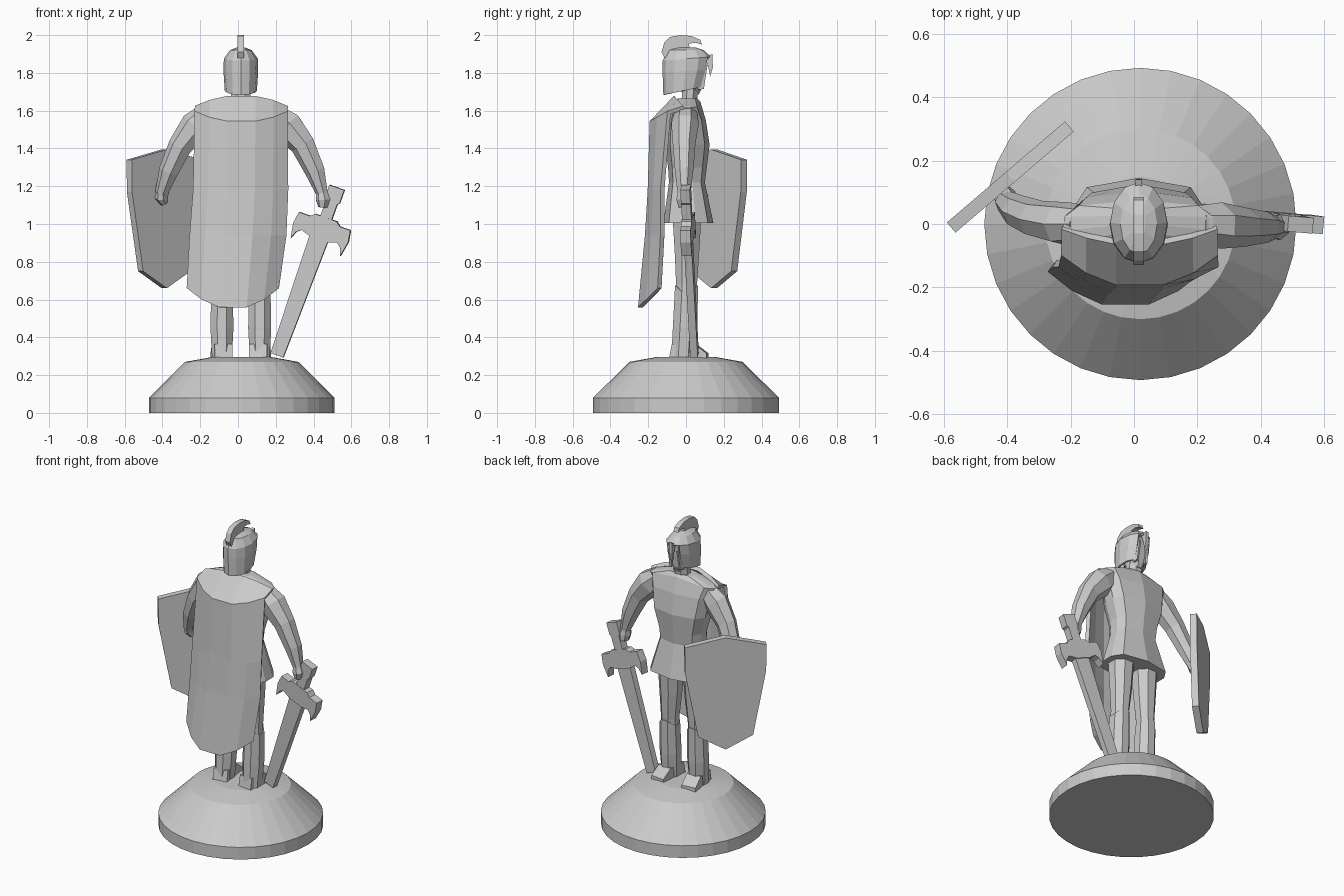
import bpy, bmesh, math
from mathutils import Vector

if "Cube" in bpy.data.objects:
    bpy.data.objects.remove(bpy.data.objects["Cube"])

CX = 0.015  # body centre line
stone = bpy.data.materials.new("grey_stone")
stone.diffuse_color = (0.6, 0.6, 0.6, 1)
stone.use_nodes = True
stone.node_tree.nodes["Principled BSDF"].inputs["Base Color"].default_value = stone.diffuse_color


def make(name, verts, faces, thick=0, offset=-1):
    me = bpy.data.meshes.new(name)
    me.from_pydata([tuple(v) for v in verts], [], faces)
    bm = bmesh.new()
    bm.from_mesh(me)
    bmesh.ops.recalc_face_normals(bm, faces=bm.faces)
    bm.to_mesh(me)
    bm.free()
    me.materials.append(stone)
    ob = bpy.data.objects.new(name, me)
    bpy.context.collection.objects.link(ob)
    if thick:
        mod = ob.modifiers.new("thickness", "SOLIDIFY")
        mod.thickness, mod.offset = thick, offset
    return ob


def loft(name, rings, skip=lambda r, s: False, caps=True, thick=0):
    n = len(rings[0])
    verts = [p for ring in rings for p in ring]
    faces = [(r * n + s, r * n + (s + 1) % n, (r + 1) * n + (s + 1) % n, (r + 1) * n + s)
             for r in range(len(rings) - 1) for s in range(n) if not skip(r, s)]
    if caps:
        faces.append(tuple(range(n))[::-1])
        faces.append(tuple(range(len(verts) - n, len(verts))))
    return make(name, verts, faces, thick)


def ring(cx, cy, z, rx, ry, n=8, turn=0.5, tilt=0):
    """Flat ring of n points; tilt raises the +y side."""
    pts = []
    for i in range(n):
        a = 2 * math.pi * (i + turn) / n
        y = math.sin(a) * ry
        pts.append(Vector((cx + math.cos(a) * rx, cy + y, z + tilt * y)))
    return pts


def tube(name, path, n=7):
    """Limb along (x, y, z, radius across, radius in depth) points."""
    pts = [Vector(p[:3]) for p in path]
    rings = []
    for i, p in enumerate(path):
        d = (pts[min(i + 1, len(pts) - 1)] - pts[max(i - 1, 0)]).normalized()
        side = Vector((0, 1, 0)).cross(d).normalized()
        deep = d.cross(side)
        rings.append([pts[i] + side * p[3] * math.cos(2 * math.pi * k / n)
                      + deep * p[4] * math.sin(2 * math.pi * k / n) for k in range(n)])
    return loft(name, rings)


def slab(name, outline, origin, u, v, thick):
    """Flat outline in the plane of u and v, thickened both ways."""
    o, u, v = Vector(origin), Vector(u), Vector(v)
    w = u.cross(v).normalized() * thick / 2
    front = [o + u * a + v * b + w for a, b in outline]
    back = [p - 2 * w for p in front]
    return loft(name, [back, front])


# Round base
loft("base", [ring(0.02, 0, z, r, r, 32, 0)
              for z, r in ((0, .492), (.08, .492), (.27, .30), (.297, .15))])

# Legs, greaves and feet
for s, side in ((-1, "left"), (1, "right")):
    x = CX + s * .1
    loft(side + "_leg", [ring(x + s * dx, cy, z, rx, ry) for dx, cy, z, rx, ry in
                         ((0, -.015, .29, .05, .055), (0, -.01, .45, .06, .065),
                          (-.002, .003, .68, .055, .06), (-.008, .005, .85, .07, .07),
                          (-.01, .005, 1.08, .085, .085))])
    shin = [ring(x, cy, z, rx, ry) for cy, z, rx, ry in
            ((-.015, .29, .057, .068), (-.005, .45, .066, .07), (.003, .64, .062, .066))]
    for i, p in enumerate(shin[-1]):
        p.z += .035 if i in (1, 2, 5, 6) else 0  # raised knee and calf edges
    loft(side + "_greave", shin, caps=False, thick=.008)
    foot = [(-.085, .29), (.115, .29), (.115, .315), (.05, .365), (-.07, .365)]
    slab(side + "_foot", foot, (x, 0, 0), (s * .12, .99, 0), (0, 0, 1), .095)


# Tunic with a flared skirt and sloping shoulders
def body_ring(z, hx, y0, y1, drop=0):
    cy, hy = (y0 + y1) / 2, (y1 - y0) / 2
    plan = [(1, .3), (.8, .78), (0, 1), (-.8, .78), (-1, .3),
            (-1, -.3), (-.8, -.78), (0, -1), (.8, -.78), (1, -.3)]
    return [Vector((CX + a * hx, cy + b * hy, z - drop * abs(a))) for a, b in plan]


loft("tunic", [body_ring(*r) for r in
               ((1.005, .205, -.12, .145), (1.22, .145, -.09, .1), (1.30, .15, -.095, .11),
                (1.42, .185, -.11, .125), (1.55, .21, -.1, .105),
                (1.65, .235, -.075, .075, .035), (1.665, .085, -.04, .06))])
loft("neck", [ring(CX, cy, z, .055, .045) for cy, z in ((.015, 1.63), (.025, 1.73))])

# Arms with closed hands
tube("right_arm", [(.19, 0, 1.585, .06, .06), (.26, -.005, 1.52, .088, .075),
                   (.345, -.01, 1.42, .068, .062), (.41, -.01, 1.28, .055, .05),
                   (.45, -.01, 1.15, .03, .034)])
tube("right_hand", [(.445, -.01, 1.17, .03, .035), (.452, -.01, 1.13, .04, .042),
                    (.45, -.005, 1.09, .026, .035)])
tube("left_arm", [(-.16, 0, 1.585, .06, .06), (-.22, 0, 1.52, .085, .07),
                  (-.305, .015, 1.41, .066, .06), (-.365, .04, 1.28, .055, .052),
                  (-.405, .07, 1.16, .035, .036)])
tube("left_hand", [(-.395, .065, 1.18, .034, .036), (-.405, .08, 1.14, .036, .04),
                   (-.39, .09, 1.11, .022, .028)])

# Cape: rows of (centre z, edge z, centre y, edge y, left x, right x)
rows = ((1.675, 1.615, -.06, -.01, -.225, .26), (1.535, 1.59, -.19, -.09, -.225, .26),
        (1.18, 1.18, -.197, -.125, -.232, .26), (.94, .94, -.213, -.125, -.25, .25),
        (.548, .66, -.252, -.14, -.265, .21))
cols = (-1, -.68, -.3, .3, .68, 1)
cape = [(xl + (xr - xl) * (t + 1) / 2, yc + (ye - yc) * t * t, zc + (ze - zc) * t * t)
        for zc, ze, yc, ye, xl, xr in rows for t in cols]
m = len(cols)
quads = [(r * m + c, r * m + c + 1, (r + 1) * m + c + 1, (r + 1) * m + c)
         for r in range(len(rows) - 1) for c in range(m - 1)]
make("cape", cape, quads, .025, 0)

# Shield held at an angle
half = [(0, 1.395), (.245, 1.34), (.243, 1.17), (.165, .75), (0, .66)]
shield = half + [(-a, b) for a, b in half[-2:0:-1]]
slab("shield", shield, (-.39, .148, 0), (.76, .65, 0), (0, 0, 1), .042)

# Sword leaning outward, point on the base
axis = Vector((.337, -.05, .941)).normalized()
across = Vector((.941, -.08, -.337)).normalized()
tip = (.207, .045, .305)
slab("sword_blade", [(-.036, 0), (.036, 0), (.052, .68), (-.052, .68)],
     tip, across, axis, .04)
slab("sword_handle", [(-.032, .66), (.032, .66), (.032, .86), (.042, .87),
                      (.042, .945), (-.042, .945), (-.042, .87), (-.032, .86)],
     tip, across, axis, .05)
wing = [(0, .775), (.06, .775), (.085, .755), (.145, .755), (.155, .69), (.14, .61),
        (.125, .65), (.10, .67), (.05, .655), (0, .655)]
guard = wing + [(-a, b) for a, b in wing[-2:0:-1]]
slab("sword_guard", guard, tip, across, axis, .055)

# Face inside the helmet
loft("face", [ring(CX, cy, z, rx, ry) for cy, z, rx, ry in
              ((.03, 1.685, .035, .04), (.02, 1.72, .055, .07),
               (.01, 1.81, .065, .09), (.01, 1.88, .06, .09))])

# Helmet: shell open at the front below the brow, twelve sides
shell = [ring(CX, cy, z, rx, ry, 12, 0, tilt) for cy, z, rx, ry, tilt in
         ((-.015, 1.705, .085, .105, .2), (-.002, 1.81, .092, .122, .05),
          (.004, 1.875, .09, .128, .08), (.0, 1.92, .058, .095, 0), (0, 1.935, .02, .05, 0))]
loft("helmet", shell, lambda r, s: r < 2 and s in (2, 3), caps=False, thick=.012)
make("helmet_cap", shell[-1], [tuple(range(12))])
slab("nose_guard", [(.10, 1.885), (.14, 1.90), (.142, 1.83), (.128, 1.78), (.118, 1.83)],
     (CX, 0, 0), (0, 1, 0), (0, 0, 1), .022)
for s in (-1, 1):
    slab("cheek_guard", [(.06, 1.82), (.115, 1.84), (.105, 1.78), (.095, 1.715), (.065, 1.71)],
         (CX + s * .052, 0, 0), (-s * .2, .98, 0), (0, 0, 1), .014)

# Curved crest with an overhanging front
crest = [(-.115, 1.88), (-.13, 1.91), (-.115, 1.96), (-.085, 1.99), (-.03, 2.0),
         (.03, 1.995), (.075, 1.975), (.085, 1.95), (.05, 1.96), (.015, 1.955),
         (.02, 1.925), (-.06, 1.91)]
slab("crest", crest, (CX, 0, 0), (0, 1, 0), (0, 0, 1), .034)
